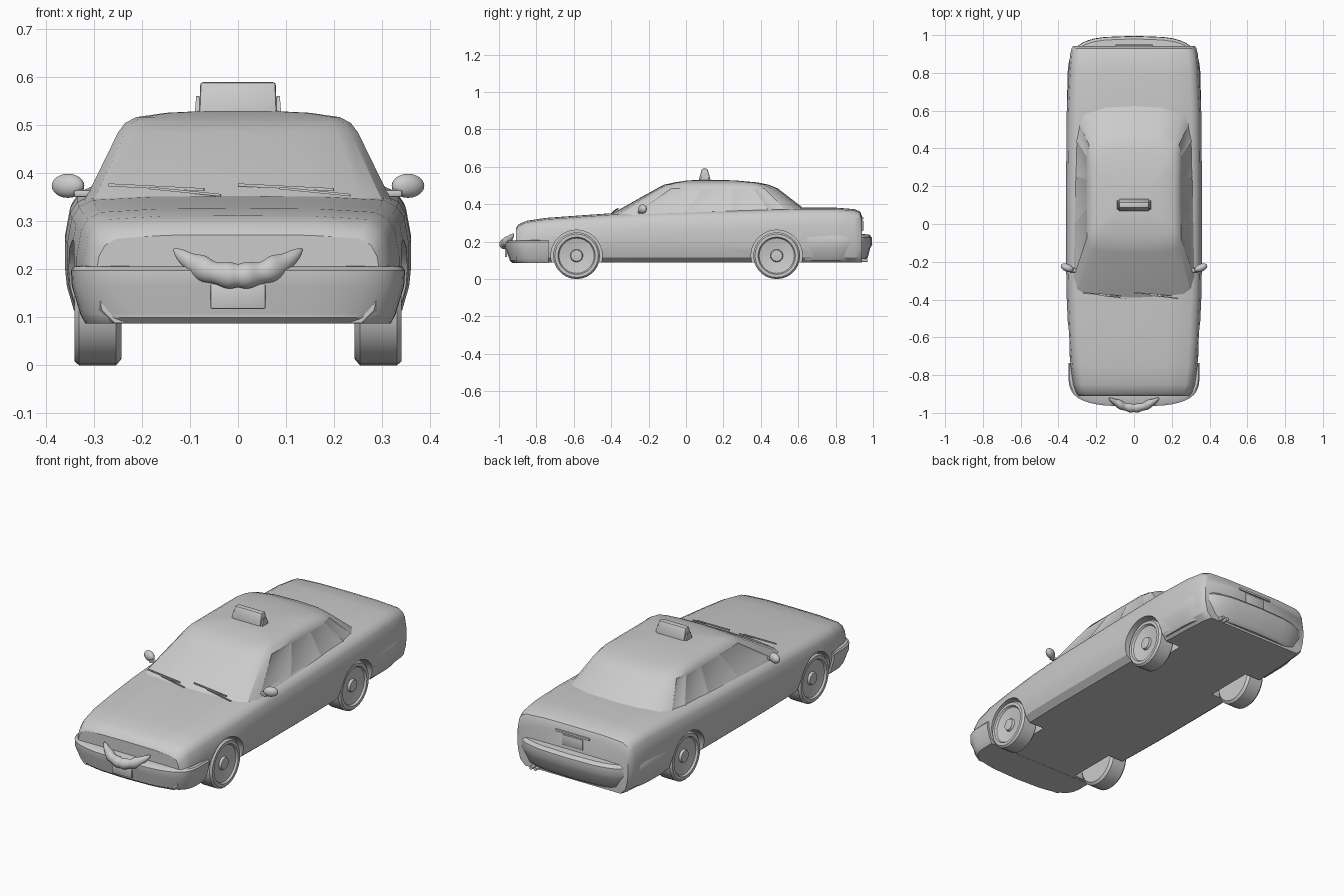
import bpy, bmesh, math
from mathutils import Vector, Matrix

if "Cube" in bpy.data.objects:
    bpy.data.objects.remove(bpy.data.objects["Cube"])

paint = bpy.data.materials.new("plain grey")
paint.diffuse_color = (0.6, 0.6, 0.6, 1)
paint.use_nodes = True
paint.node_tree.nodes["Principled BSDF"].inputs["Base Color"].default_value = paint.diffuse_color


def finish(name, bm, angle=32):
    bmesh.ops.remove_doubles(bm, verts=bm.verts[:], dist=1e-5)
    bmesh.ops.recalc_face_normals(bm, faces=bm.faces[:])
    me = bpy.data.meshes.new(name)
    bm.to_mesh(me)
    bm.free()
    ob = bpy.data.objects.new(name, me)
    bpy.context.collection.objects.link(ob)
    me.materials.append(paint)
    smooth(ob, angle)
    return ob


def smooth(ob, angle):
    bpy.ops.object.select_all(action='DESELECT')
    ob.select_set(True)
    bpy.context.view_layer.objects.active = ob
    bpy.ops.object.shade_smooth_by_angle(angle=math.radians(angle))


def loft(rings, caps=True):
    """Skin closed rings that all have the same point count."""
    bm = bmesh.new()
    vs = [[bm.verts.new(p) for p in r] for r in rings]
    n = len(rings[0])
    for a, b in zip(vs, vs[1:]):
        for i in range(n):
            j = (i + 1) % n
            bm.faces.new((a[i], a[j], b[j], b[i]))
    if caps:
        bm.faces.new(vs[0])
        bm.faces.new(vs[-1])
    return bm


def mirrored(half):
    """Close a half outline whose first and last points lie on x = 0."""
    return half + [(-p[0], *p[1:]) for p in half[-2:0:-1]]


def box(name, size, loc, bevel=0.0, rot=None, top=(1, 1)):
    bm = bmesh.new()
    bmesh.ops.create_cube(bm, size=1)
    for v in bm.verts:
        if v.co.z > 0:
            v.co.x *= top[0]
            v.co.y *= top[1]
        v.co = Vector(a * b for a, b in zip(v.co, size))
    if bevel:
        bmesh.ops.bevel(bm, geom=bm.edges[:], offset=bevel, segments=2,
                        affect='EDGES', profile=0.5)
    if rot:
        bmesh.ops.transform(bm, matrix=rot, verts=bm.verts[:])
    bmesh.ops.translate(bm, vec=loc, verts=bm.verts[:])
    return finish(name, bm)


def lathe_x(name, profile, y, z, side=1, segs=28):
    """Turn (radius, x) points around an axis parallel to x."""
    rings = [[(side * x, y + r * math.cos(k * math.tau / segs),
               z + r * math.sin(k * math.tau / segs)) for k in range(segs)]
             for r, x in profile]
    return finish(name, loft(rings))


# Lower body: sections along y as (y, half width, top height)
stations = [(-.91, .298, .272), (-.895, .308, .293), (-.85, .322, .312),
            (-.75, .336, .327), (-.6, .347, .338), (-.4, .356, .352),
            (-.2, .36, .362), (.2, .36, .372), (.6, .356, .382),
            (.8, .347, .382), (.9, .338, .374), (.93, .33, .362),
            (.942, .322, .335)]
rings = []
for y, w, t in stations:
    half = [(0, .088), (.86, .088), (.95, .115), (.99, .165), (1, .2),
            (1, t - .1), (.972, t - .045), (.93, t - .022), (.85, t - .008),
            (.5, t - .001), (0, t)]
    rings.append(mirrored([(x * w, y, z) for x, z in half]))
body = finish("body", loft(rings))

# Wheel arches cut out of the body
WHEELS = (-.585, .485)
for y in WHEELS:
    for s in (1, -1):
        cutter = lathe_x("arch_cutter", [(.137, .215), (.137, .5)], y, .125, s, 40)
        cutter.hide_render = True
        mod = body.modifiers.new("arch", 'BOOLEAN')
        mod.operation = 'DIFFERENCE'
        mod.solver = 'EXACT'
        mod.object = cutter
        bpy.context.view_layer.objects.active = body
        bpy.ops.object.modifier_apply(modifier=mod.name)
        bpy.data.objects.remove(cutter)
smooth(body, 32)

# Cabin: plan outlines by height as (z, front y, rear y, half width)
levels = [(.33, -.425, .70, .328), (.362, -.375, .65, .31), (.485, -.155, .49, .25),
          (.505, -.115, .44, .235), (.517, -.06, .38, .212), (.526, .0, .28, .15),
          (.53, .05, .2, .07)]
rings = []
for z, f, r, w in levels:
    d = r - f
    plan = [(0, 0), (.5, .008), (.82, .025), (.94, .05), (1, .12), (1, .37),
            (1, .61), (1, .8), (.95, .89), (.85, .95), (.5, .99), (0, 1)]
    rings.append(mirrored([(x * w, f + v * d, z) for x, v in plan]))
bm = loft(rings)
# Side windows, slightly sunk
bm.normal_update()
panes = [f for f in bm.faces if .40 < f.calc_center_median().z < .45
         and abs(f.normal.x) > .8 and -.2 < f.calc_center_median().y < .45]
bmesh.ops.inset_individual(bm, faces=panes, thickness=.012, depth=-.003)
finish("cabin", bm, 30)


# Bumpers: rounded plan stacked by height as (z, reach, half width)
def bumper(name, layers, back, bow):
    rings = []
    for z, reach, w in layers:
        ring = []
        for k in range(25):
            a = math.pi * k / 24
            c, s = math.cos(a), max(math.sin(a), 0)
            x = math.copysign(abs(c) ** .4, c)
            ring.append((x * w, back + (reach - back) * s ** .4 * (1 - bow * x * x), z))
        rings.append(ring)
    return finish(name, loft(rings), 35)


bumper("front_bumper", [(.087, -.93, .318), (.1, -.944, .325), (.108, -.944, .329),
                        (.165, -.968, .346), (.198, -.968, .348), (.206, -.955, .342),
                        (.208, -.9, .33)], -.735, .14)
bumper("rear_bumper", [(.1, .955, .325), (.115, .972, .335), (.165, .985, .35),
                       (.185, .996, .354), (.222, .994, .354), (.238, .98, .347),
                       (.242, .93, .335)], .635, .07)

# Wheels with sunk rim and hub
tyre = [(.0, .243), (.112, .243), (.125, .254), (.125, .331), (.116, .341), (.1, .341),
        (.094, .331), (.085, .329), (.034, .322), (.03, .334), (0, .337)]
for y, end in zip(WHEELS, ("front", "rear")):
    for s, side in ((1, "right"), (-1, "left")):
        lathe_x(f"{end}_{side}_wheel", tyre, y, .125, s)

# Door mirrors on short stalks, and windscreen wipers
for s, side in ((1, "right"), (-1, "left")):
    bm = bmesh.new()
    bmesh.ops.create_uvsphere(bm, u_segments=20, v_segments=12, radius=1)
    mat = (Matrix.Translation((s * .354, -.232, .374)) @ Matrix.Rotation(s * .4, 4, 'Z')
           @ Matrix.Diagonal((.036, .02, .025, 1)))
    bmesh.ops.transform(bm, matrix=mat, verts=bm.verts[:])
    finish(f"{side}_mirror", bm, 60)
    box(f"{side}_mirror_stalk", (.05, .022, .014), (s * .317, -.245, .358), .004)
for x in (-.17, .1):
    box("wiper_blade", (.2, .006, .006), (x, -.372, .371),
        rot=Matrix.Rotation(.05, 4, 'Y') @ Matrix.Rotation(-.08, 4, 'Z'))
    box("wiper_arm", (.15, .006, .005), (x + .06, -.385, .362),
        rot=Matrix.Rotation(.1, 4, 'Y') @ Matrix.Rotation(-.12, 4, 'Z'))

# Roof sign with end brackets
box("roof_sign", (.162, .066, .066), (0, .1, .557), .006, top=(.97, .45))
for s in (1, -1):
    box("sign_bracket", (.012, .05, .036), (s * .084, .1, .543), top=(.5, .6))

# Curled moustache on the nose: tapered, lobed sweep
rings = []
N = 40
for i in range(N + 1):
    u = -1 + 2 * i / N
    a = abs(u)
    x = .134 * u
    zc = .187 + .056 * a ** 2.2
    y = -.972 + .05 * a * a
    r = .024 * (1 - a ** 5) + .002
    r *= 1 + .1 * math.cos(a * 15 - 2.2)
    tilt = math.atan(.9 * u * a)
    rings.append([(x - r * math.sin(tilt) * math.sin(t), y + .95 * r * math.cos(t),
                   zc + r * math.cos(tilt) * math.sin(t))
                  for t in [k * math.tau / 14 for k in range(14)]])
finish("moustache", loft(rings), 60)

# Number plates, tail light strip and exhaust tips
box("front_plate", (.114, .012, .053), (0, -.962, .144), .003)
box("rear_plate", (.12, .008, .055), (0, .944, .285), .003)
box("rear_trim_strip", (.2, .01, .012), (0, .944, .325), .003)
for x in (.2, .225):
    bm = bmesh.new()
    bmesh.ops.create_cone(bm, cap_ends=True, segments=14, radius1=.009, radius2=.009,
                          depth=.07, matrix=Matrix.Translation((x, .935, .1))
                          @ Matrix.Rotation(math.pi / 2, 4, 'X'))
    finish("exhaust_tip", bm)
